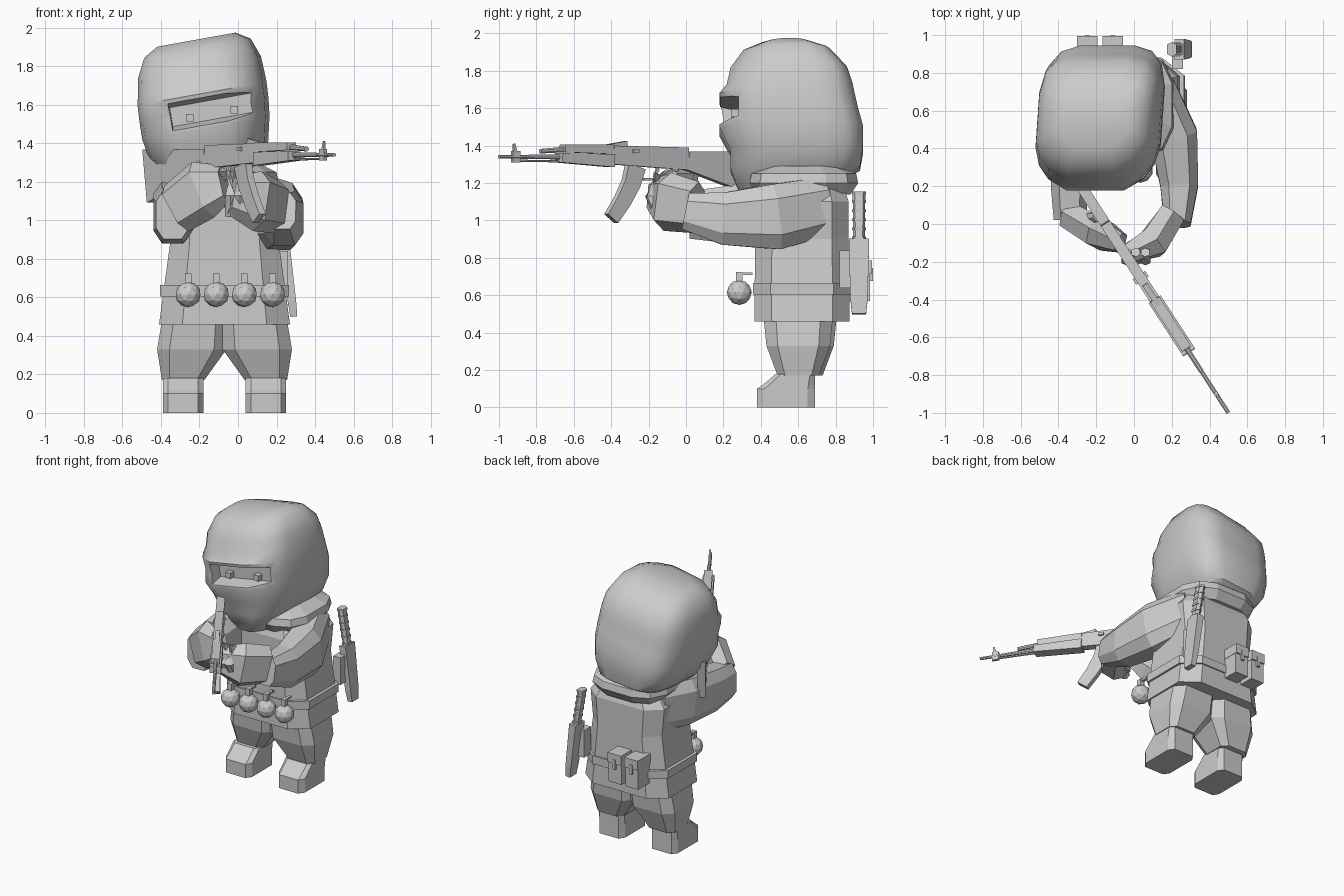
import bpy, bmesh
from math import cos, sin, pi, copysign
from mathutils import Vector

if "Cube" in bpy.data.objects:
    bpy.data.objects.remove(bpy.data.objects["Cube"])

GREY = bpy.data.materials.new("plain grey")
GREY.use_nodes = True
GREY.diffuse_color = (0.6, 0.6, 0.6, 1)
GREY.node_tree.nodes["Principled BSDF"].inputs["Base Color"].default_value = GREY.diffuse_color

BODY_X, BODY_Y = -0.07, 0.62
GUN_Z = 1.35
UP = Vector((0, 0, 1))
BACK = Vector((0, 1, 0))


def finish(name, bm):
    bmesh.ops.recalc_face_normals(bm, faces=bm.faces)
    mesh = bpy.data.meshes.new(name)
    bm.to_mesh(mesh)
    bm.free()
    mesh.materials.append(GREY)
    part = bpy.data.objects.new(name, mesh)
    bpy.context.collection.objects.link(part)
    return part


def skin(name, rings):
    """Joins matching rings of points with quads and caps both ends."""
    bm = bmesh.new()
    loops = [[bm.verts.new(point) for point in ring] for ring in rings]
    count = len(loops[0])
    for lower, upper in zip(loops, loops[1:]):
        for i in range(count):
            j = (i + 1) % count
            bm.faces.new((lower[i], lower[j], upper[j], upper[i]))
    bm.faces.new(loops[0])
    bm.faces.new(loops[-1])
    return finish(name, bm)


def outline(sides, power):
    """Unit outline between a circle and a square."""
    reach = cos(pi / sides) ** (2 / power)
    angles = [2 * pi * (i + 0.5) / sides for i in range(sides)]
    return [[copysign(abs(f) ** (2 / power), f) / reach for f in (cos(a), sin(a))] for a in angles]


def stack(name, levels, sides=8, power=4):
    """Levels are (height, centre x, centre y, half width, half depth)."""
    return skin(name, [[(x + u * width, y + v * depth, z) for u, v in outline(sides, power)]
                       for z, x, y, width, depth in levels])


def box(name, centre, width, depth, height):
    x, y, z = centre
    return stack(name, [(z + end * height / 2, x, y, width / 2, depth / 2) for end in (-1, 1)],
                 sides=4, power=2)


def limb(name, stations, sides=8, power=3, up=UP):
    """Stations are (point, half width, half height) along a path."""
    points = [Vector(station[0]) for station in stations]
    last = len(points) - 1
    rings = []
    for i, (_, width, height) in enumerate(stations):
        along = (points[min(i + 1, last)] - points[max(i - 1, 0)]).normalized()
        across = along.cross(up).normalized()
        rise = across.cross(along)
        rings.append([points[i] + across * u * width + rise * v * height
                      for u, v in outline(sides, power)])
    return skin(name, rings)


def sleeve(name, stations, tall, **shape):
    """Limb whose height is a fixed multiple of its width."""
    return limb(name, [(point, r, r * tall) for *point, r in stations], **shape)


# Hooded head leaning to one side; layers are (height, half width, front, back)
HEAD_X, LEAN = -0.18, 0.18
rings = []
for z, width, front, back in (
        (1.13, 0.1, 0.28, 0.5), (1.19, 0.18, 0.25, 0.8), (1.27, 0.25, 0.22, 0.93),
        (1.36, 0.3, 0.22, 0.945), (1.48, 0.32, 0.16, 0.945), (1.57, 0.325, 0.18, 0.92),
        (1.66, 0.325, 0.16, 0.9), (1.71, 0.32, 0.2, 0.89), (1.8, 0.31, 0.22, 0.86),
        (1.9, 0.27, 0.29, 0.77), (1.945, 0.2, 0.39, 0.65)):
    ring = []
    for u, v in outline(sides=16, power=4):
        y = (front + back) / 2 + v * (back - front) / 2
        if v < 0:
            y += 0.09 * u * u * -v
        x = HEAD_X + u * width - 0.1 * (z - 1.6) + 0.07 * (y - 0.56)
        ring.append((x, y, z + LEAN * (x - HEAD_X) * min(1, 3 * (z - 1.1))))
    rings.append(ring)
head = skin("hood", rings)

# Eye slot cut into the face, following the lean
SLOT_X, SLOT_Z = -0.13, 1.575
slot_up = Vector((-LEAN, 0, 1))
cutter = limb("slot_cutter", [((SLOT_X, 0.1, SLOT_Z), 0.23, 0.09), ((SLOT_X, 0.28, SLOT_Z), 0.22, 0.05)],
              sides=4, power=2, up=slot_up)
cutter.hide_render = True
cut = head.modifiers.new("slot", "BOOLEAN")
cut.operation, cut.solver, cut.object = "DIFFERENCE", "EXACT", cutter
bpy.context.view_layer.objects.active = head
head.select_set(True)
bpy.ops.object.modifier_apply(modifier="slot")
bpy.data.objects.remove(cutter)
bpy.ops.object.shade_smooth_by_angle(angle=0.7)
for name, shift in (("right_eye", -0.12), ("left_eye", 0.11)):
    box(name, (SLOT_X + shift, 0.27, SLOT_Z - 0.02 + LEAN * shift), 0.04, 0.06, 0.04)

# Coat, scarf and belt
stack("coat", [(z, BODY_X, BODY_Y, width, depth) for z, width, depth in
               ((0.46, 0.34, 0.255), (0.9, 0.28, 0.25), (1.1, 0.3, 0.25), (1.24, 0.2, 0.2))])
stack("scarf", [(z, BODY_X - 0.01, BODY_Y + 0.01, r, r) for z, r in
                ((1.14, 0.25), (1.2, 0.29), (1.25, 0.28), (1.29, 0.2))], sides=12, power=3)
BELT_Z = 0.635
stack("belt", [(BELT_Z + end * 0.03, BODY_X, BODY_Y, 0.335, 0.262) for end in (-1, 1)])

# Row of grenades across the front
for i in range(4):
    spot = Vector((BODY_X + 0.03 + 0.146 * (i - 1.5), 0.285, BELT_Z - 0.02))
    bm = bmesh.new()
    bmesh.ops.create_icosphere(bm, subdivisions=2, radius=0.067)
    bmesh.ops.translate(bm, vec=spot, verts=bm.verts)
    finish(f"grenade_{i}", bm)
    box(f"grenade_neck_{i}", spot + UP * 0.08, 0.035, 0.035, 0.06)
    box(f"grenade_lever_{i}", spot + UP * 0.1 + BACK * 0.03, 0.02, 0.08, 0.015)

# Pouches on the back
for name, side in (("right_pouch", -1), ("left_pouch", 1)):
    spot = Vector((BODY_X - 0.11 + side * 0.068, 0.92, 0.67))
    box(name, spot, 0.105, 0.13, 0.2)
    box(name + "_flap", spot + UP * 0.08, 0.11, 0.15, 0.07)
    box(name + "_clasp", spot + UP * 0.04 + BACK * 0.07, 0.024, 0.02, 0.07)

# Sheathed blade on the left hip
tip, throat, pommel = Vector((0.29, 0.925, 0.5)), Vector((0.24, 0.925, 0.9)), Vector((0.2, 0.925, 1.14))
sleeve("sheath", [(*tip, 0.018), (*tip.lerp(throat, 0.2), 0.022), (*throat, 0.026)],
       tall=2.1, sides=4, power=2, up=BACK)
sleeve("blade_handle", [(*throat, 0.02), (*pommel, 0.022)], tall=1.4, sides=6, up=BACK)
for i in range(6):
    start = throat.lerp(pommel, i / 5)
    sleeve(f"handle_ring_{i}", [(*start, 0.025), (*(start + UP * 0.015), 0.025)],
           tall=1.4, sides=6, up=BACK)
box("sheath_holder", (0.23, 0.86, 0.74), 0.06, 0.08, 0.2)

# Trousers and boots on both sides of the body line
for name, side, shift in (("left", 1, 0), ("right", -1, 0.02)):
    stack(name + "_trouser", [(z, BODY_X + side * (outer - r), 0.6 + shift, r, depth)
                              for z, outer, r, depth in
                              ((0.17, 0.325, 0.11, 0.11), (0.33, 0.35, 0.18, 0.17), (0.48, 0.325, 0.17, 0.185))])
    stack(name + "_boot", [(z, BODY_X + side * 0.215, 0.69 - length, 0.105, length) for z, length in
                           ((0, 0.155), (0.1, 0.155), (0.12, 0.14), (0.18, 0.105))], power=6)

# Arms and gloved hands
sleeve("left_arm", [(0.1, 0.74, 1.08, 0.11), (0.21, 0.47, 1.02, 0.125),
                    (0.24, 0.2, 1.01, 0.1), (0.23, 0, 1.05, 0.07)], tall=1.4)
sleeve("left_hand", [(0.2, 0.05, 1.07, 0.07), (0.1, -0.1, 1.1, 0.08), (-0.04, -0.16, 1.13, 0.05)],
       tall=1.8, sides=6)
sleeve("right_arm", [(-0.25, 0.72, 1.08, 0.11), (-0.33, 0.5, 1.06, 0.11),
                     (-0.34, 0.2, 1.03, 0.1), (-0.34, 0.02, 1.03, 0.085)], tall=1.5)
sleeve("right_hand", [(-0.32, 0.03, 1.06, 0.07), (-0.18, -0.05, 1.16, 0.08), (-0.07, -0.1, 1.19, 0.05)],
       tall=1.8, sides=6)
sleeve("right_thumb", [(-0.23, 0.03, 1.2, 0.03), (-0.19, 0.04, 1.3, 0.025)], tall=1, sides=6)
for i in range(3):
    knuckle = Vector((0.06 - i * 0.05, -0.19, 1.13))
    sleeve(f"left_finger_{i}", [(*(knuckle - UP * 0.1 + BACK * 0.05), 0.028), (*knuckle, 0.026),
                                (*(knuckle + UP * 0.12 + BACK * 0.04), 0.022)], tall=1, sides=6)


def aim(y, lift):
    """Point on the slanting line of the rifle."""
    return Vector((0.5 - 0.65 * (y + 1), y, GUN_Z + lift))


def rifle(name, start, end, thick, sides=4):
    """Tapered bar; both ends are (y, lift, half height)."""
    limb("rifle_" + name, [(aim(y, lift), thick, height) for y, lift, height in (start, end)],
         sides=sides, power=2)


# Rifle, from the shoulder to the muzzle
rifle("stock", (0.48, -0.12, 0.14), (0, -0.03, 0.05), thick=0.028)
rifle("receiver", (0, -0.02, 0.06), (-0.4, 0, 0.05), thick=0.028)
rifle("handguard", (-0.4, -0.03, 0.035), (-0.68, -0.015, 0.025), thick=0.038)
rifle("upper_guard", (-0.4, 0.03, 0.025), (-0.66, 0.035, 0.02), thick=0.028)
rifle("rear_sight", (-0.32, 0.06, 0.015), (-0.43, 0.05, 0.005), thick=0.015)
rifle("bolt_handle", (-0.27, 0.02, 0.01), (-0.3, 0.02, 0.01), thick=0.04)
rifle("grip", (-0.09, -0.08, 0.04), (-0.03, -0.24, 0.03), thick=0.022)
rifle("trigger", (-0.15, -0.07, 0.01), (-0.17, -0.12, 0.006), thick=0.006)
rifle("trigger_guard", (-0.1, -0.13, 0.006), (-0.23, -0.13, 0.006), thick=0.008)
rifle("barrel", (-0.64, -0.01, 0.014), (-1, -0.01, 0.009), thick=0.011, sides=8)
rifle("gas_tube", (-0.64, 0.03, 0.015), (-0.78, 0.02, 0.012), thick=0.013, sides=8)
rifle("cleaning_rod", (-0.62, -0.035, 0.005), (-0.92, -0.03, 0.005), thick=0.005, sides=6)
rifle("sight_base", (-0.89, -0.01, 0.03), (-0.93, -0.01, 0.03), thick=0.01)
rifle("sight_post", (-0.91, -0.01, 0.015), (-0.92, 0.06, 0.005), thick=0.006)

# Magazine sweeping forward as it drops
limb("rifle_magazine", [(aim(-0.27 - 0.13 * t ** 1.5, -0.06 - 0.28 * t), 0.02, 0.055 - 0.015 * t)
                        for t in (0, 0.33, 0.67, 1)], sides=4, power=2)
